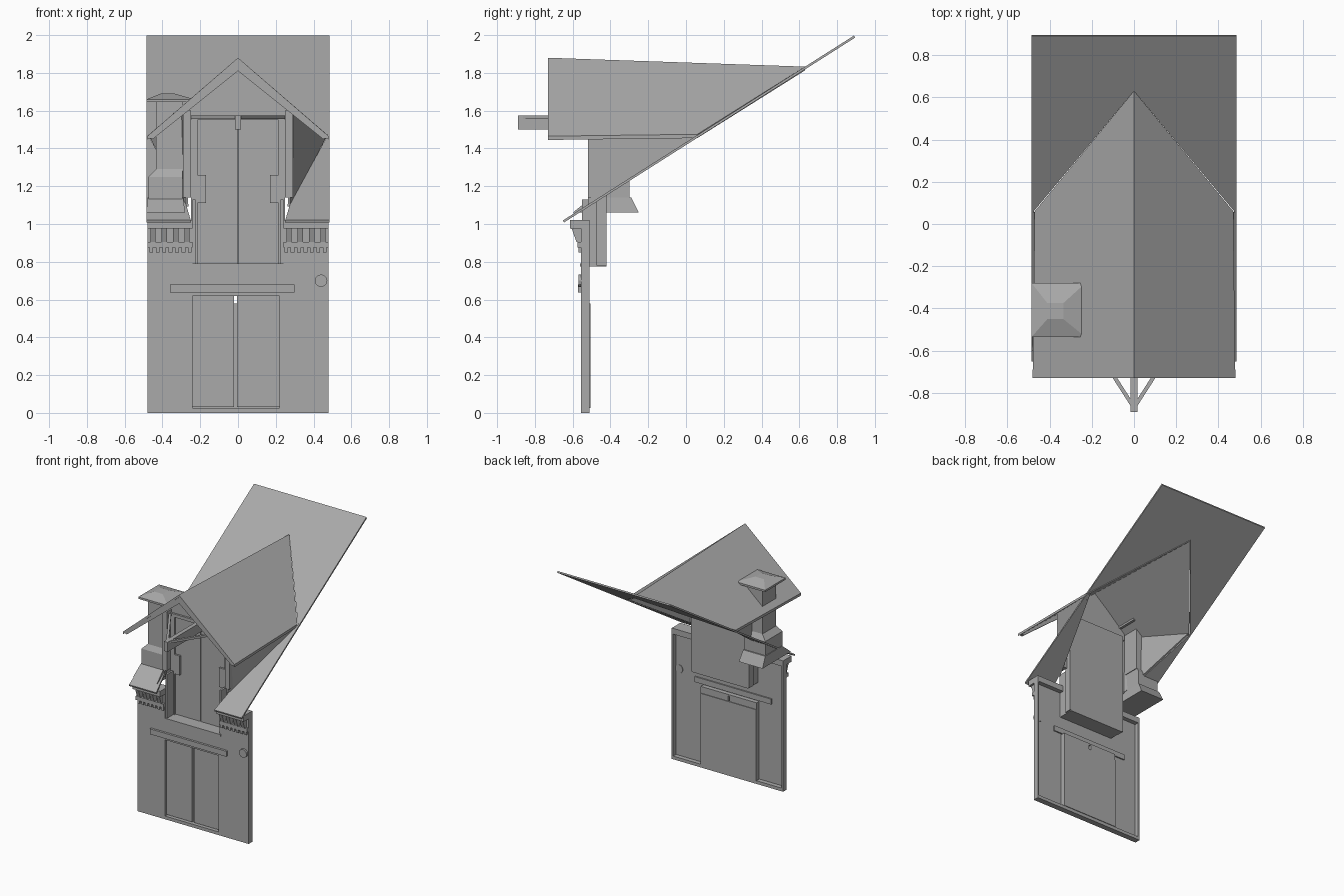
import bpy, bmesh, math
from mathutils import Vector

if "Cube" in bpy.data.objects:
    bpy.data.objects.remove(bpy.data.objects["Cube"])

mat = bpy.data.materials.new("plain grey")
mat.use_nodes = True
grey = (0.4, 0.4, 0.4, 1)
mat.diffuse_color = grey
mat.node_tree.nodes["Principled BSDF"].inputs["Base Color"].default_value = grey


def finish(name, bm):
    bmesh.ops.recalc_face_normals(bm, faces=bm.faces)
    me = bpy.data.meshes.new(name)
    bm.to_mesh(me)
    bm.free()
    me.materials.append(mat)
    ob = bpy.data.objects.new(name, me)
    bpy.context.collection.objects.link(ob)
    return ob


def slab(name, points, offset):
    """Solid made by sweeping a flat outline along an offset."""
    bm = bmesh.new()
    face = bm.faces.new([bm.verts.new(p) for p in points])
    ext = bmesh.ops.extrude_face_region(bm, geom=[face], use_keep_orig=True)
    moved = [g for g in ext["geom"] if isinstance(g, bmesh.types.BMVert)]
    bmesh.ops.translate(bm, vec=Vector(offset), verts=moved)
    return finish(name, bm)


def box(name, x0, x1, y0, y1, z0, z1):
    return slab(name, [(x0, y0, z0), (x1, y0, z0), (x1, y1, z0), (x0, y1, z0)],
                (0, 0, z1 - z0))


def beam(name, a, b, w):
    a, b = Vector(a), Vector(b)
    d = (b - a).normalized()
    u = d.cross(Vector((0, 0, 1))).normalized() * w / 2
    v = d.cross(u).normalized() * w / 2
    return slab(name, [a + u + v, a - u + v, a - u - v, a + u - v], b - a)


def frustum(name, low, high):
    """Four-sided taper between two rectangles (x0, x1, y0, y1, z)."""
    bm = bmesh.new()
    rings = []
    for x0, x1, y0, y1, z in (low, high):
        rings.append([bm.verts.new(p) for p in
                      ((x0, y0, z), (x1, y0, z), (x1, y1, z), (x0, y1, z))])
    for r in rings:
        bm.faces.new(r)
    for i in range(4):
        j = (i + 1) % 4
        bm.faces.new((rings[0][i], rings[0][j], rings[1][j], rings[1][i]))
    return finish(name, bm)


def roof_z(y):
    return 1.02 + 0.635 * (y + 0.65)


# Front wall: thin sheet with openings and a rim turned to the back
outline = [(-.48, 0), (-.25, 0), (-.25, .63), (.23, .63), (.23, 0), (.48, 0),
           (.48, 1.02), (.24, 1.02), (.24, .78), (-.24, .78), (-.24, 1.02), (-.48, 1.02)]
slab("front_wall", [(x, -.555, z) for x, z in outline], (0, .01, 0))
box("wall_bottom_rim", -.48, .48, -.555, -.51, 0, .025)
for s in (-1, 1):
    box("wall_side_rim", s * .48, s * .468, -.555, -.51, 0, 1.02)
    box("wall_top_rim", s * .24, s * .48, -.555, -.51, 1.005, 1.02)

# Lower double door with jambs and lintel
for x0, x1 in ((-.24, -.02), (-.005, .22)):
    box("lower_door_leaf", x0, x1, -.535, -.51, .03, .62)
box("lower_door_backing", -.25, .23, -.515, -.505, .025, .58)
for x in (-.25, .22):
    box("lower_door_jamb", x, x + .01, -.557, -.51, .025, .63)
box("lower_door_head", -.25, .23, -.557, -.51, .62, .632)
box("lower_door_lintel", -.36, .30, -.572, -.535, .638, .68)

# Round wall boss
bpy.ops.mesh.primitive_cylinder_add(vertices=12, radius=.033, depth=.03,
                                    location=(.44, -.555, .70), rotation=(math.pi / 2, 0, 0))
boss = bpy.context.object
boss.name = "wall_boss"
boss.data.materials.append(mat)

# Cornice on both sides of the upper opening
for s in (-1, 1):
    box("cornice_ledge", s * .24, s * .48, -.615, -.51, .975, 1.02)
    box("cornice_band", s * .24, s * .48, -.575, -.545, .875, .905)
    for i in range(4):
        x = s * (.27 + .06 * i)
        side = [(-.545, .905), (-.58, .905), (-.605, .975), (-.545, .975)]
        slab("corbel", [(x - .014, y, z) for y, z in side], (.028, 0, 0))
    for i in range(7):
        x = s * (.255 + .034 * i)
        box("dentil", x - .01, x + .01, -.57, -.545, .85, .875)

# Main roof, open beneath the dormer
half = [(0, .89), (.485, .89), (.485, -.65), (.25, -.65), (.275, -.52), (.475, .06), (0, .63)]
for s in (-1, 1):
    slab("main_roof", [(s * x, y, roof_z(y)) for x, y in half], (0, .004, -.012))

# Dormer roof, barge boards, flaring cheeks and posts
for s in (-1, 1):
    slab("dormer_roof", [(0, -.73, 1.88), (s * .48, -.73, 1.465),
                         (s * .47, .06, 1.475), (0, .63, 1.833)], (0, 0, -.02))
    slab("barge_board", [(0, -.725, 1.865), (s * .475, -.725, 1.455),
                         (s * .45, -.725, 1.45), (0, -.725, 1.81)], (0, .025, 0))
    slab("dormer_cheek", [(s * .275, -.52, roof_z(-.52) - .01), (s * .29, -.52, 1.61),
                          (s * .47, .06, 1.465)], (-s * .012, 0, 0))
    box("dormer_post", s * .25, s * .29, -.52, -.455, 1.14, 1.60)
    beam("roof_brace", (0, -.87, 1.565), (s * .25, -.48, 1.565), .018)
box("ridge_bracket", -.016, .016, -.89, -.45, 1.50, 1.575)

# Upper door recess
box("upper_door_sill", -.24, .24, -.56, -.42, .775, .79)
for s in (-1, 1):
    box("upper_door_jamb", s * .225, s * .24, -.55, -.42, .78, 1.13)
    box("upper_door_frame", s * .215, s * .25, -.475, -.42, .78, 1.57)
    box("upper_door_hinge", s * .17, s * .225, -.475, -.45, 1.11, 1.26)
for x0, x1 in ((-.215, -.003), (.003, .215)):
    box("upper_door_leaf", x0, x1, -.46, -.43, .79, 1.555)
box("upper_door_backing", -.24, .24, -.435, -.42, .78, 1.56)
box("upper_door_head", -.25, .25, -.475, -.42, 1.55, 1.575)
slab("gable_wall", [(-.28, -.46, 1.56), (.28, -.46, 1.56), (.28, -.46, 1.61),
                    (0, -.46, 1.86), (-.28, -.46, 1.61)], (0, .02, 0))

# Chimney with spreading foot and hollow-topped cap
frustum("chimney_foot", (-.485, -.28, -.60, -.25, 1.06), (-.48, -.29, -.50, -.29, 1.14))
box("chimney_base", -.475, -.295, -.51, -.30, 1.10, 1.25)
frustum("chimney_shoulder", (-.475, -.295, -.51, -.30, 1.25), (-.435, -.295, -.49, -.32, 1.29))
box("chimney_stack", -.435, -.29, -.49, -.32, 1.28, 1.65)
box("chimney_cap_edge", -.485, -.23, -.535, -.28, 1.645, 1.66)
frustum("chimney_cap", (-.485, -.23, -.535, -.28, 1.66), (-.41, -.335, -.45, -.375, 1.69))
